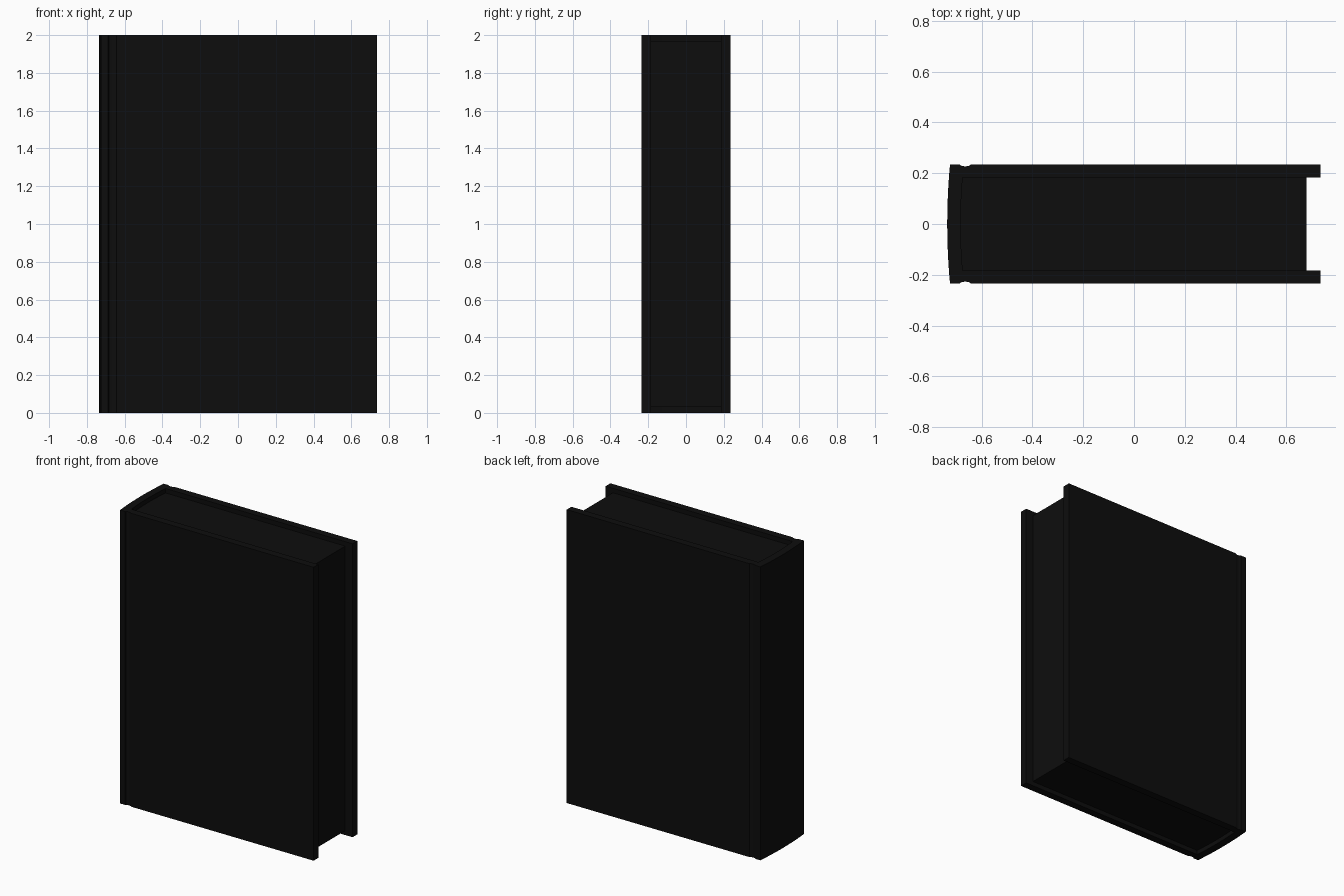
import bpy, bmesh, math

if "Cube" in bpy.data.objects:
    bpy.data.objects.remove(bpy.data.objects["Cube"])

HALF_Y = 0.235     # outside of the boards
IN_Y = 0.184       # inside of the boards
EDGE_X = 0.735     # fore-edge of the boards
LIP = 0.03         # how far the pages sit below the cover edges

black = bpy.data.materials.new("black")
black.diffuse_color = (0.004, 0.004, 0.004, 1)
black.use_nodes = True
black.node_tree.nodes["Principled BSDF"].inputs["Base Color"].default_value = black.diffuse_color


def prism(name, pts, z0, z1):
    """Extrude a closed xy outline from z0 to z1."""
    bm = bmesh.new()
    face = bm.faces.new([bm.verts.new((x, y, z0)) for x, y in pts])
    top = bmesh.ops.extrude_face_region(bm, geom=[face])["geom"]
    bmesh.ops.translate(bm, vec=(0, 0, z1 - z0),
                        verts=[v for v in top if isinstance(v, bmesh.types.BMVert)])
    bmesh.ops.recalc_face_normals(bm, faces=bm.faces)
    mesh = bpy.data.meshes.new(name)
    bm.to_mesh(mesh)
    bm.free()
    mesh.materials.append(black)
    ob = bpy.data.objects.new(name, mesh)
    bpy.context.collection.objects.link(ob)
    bpy.context.view_layer.objects.active = ob
    ob.select_set(True)
    bpy.ops.object.shade_smooth_by_angle(angle=math.radians(25))
    ob.select_set(False)
    return ob


def bulge(x, half, depth, n=12):
    """Shallow rounded spine line running from +half to -half in y."""
    ys = [half * (1 - 2 * i / n) for i in range(n + 1)]
    return [(x - depth * (1 - (y / half) ** 2), y) for y in ys]


def groove(n=6):
    """Hinge groove pressed into the outside of the board."""
    return [(-0.665 + 0.022 * math.cos(math.pi * i / n),
             HALF_Y - 0.008 * math.sin(math.pi * i / n)) for i in range(n + 1)]


# Cover: two boards, hinge grooves and rounded spine in one U profile
upper = [(EDGE_X, HALF_Y)] + groove()
lower = [(x, -y) for x, y in reversed(upper)]
inner_spine = bulge(-0.675, IN_Y, 0.008)
inside = [(EDGE_X, -IN_Y)] + inner_spine[::-1] + [(EDGE_X, IN_Y)]
prism("cover", upper + bulge(-0.725, HALF_Y, 0.011) + lower + inside, 0, 2)

# Page block, set back from the cover edges
prism("pages", inner_spine + [(0.68, -IN_Y), (0.68, IN_Y)], LIP, 2 - LIP)
